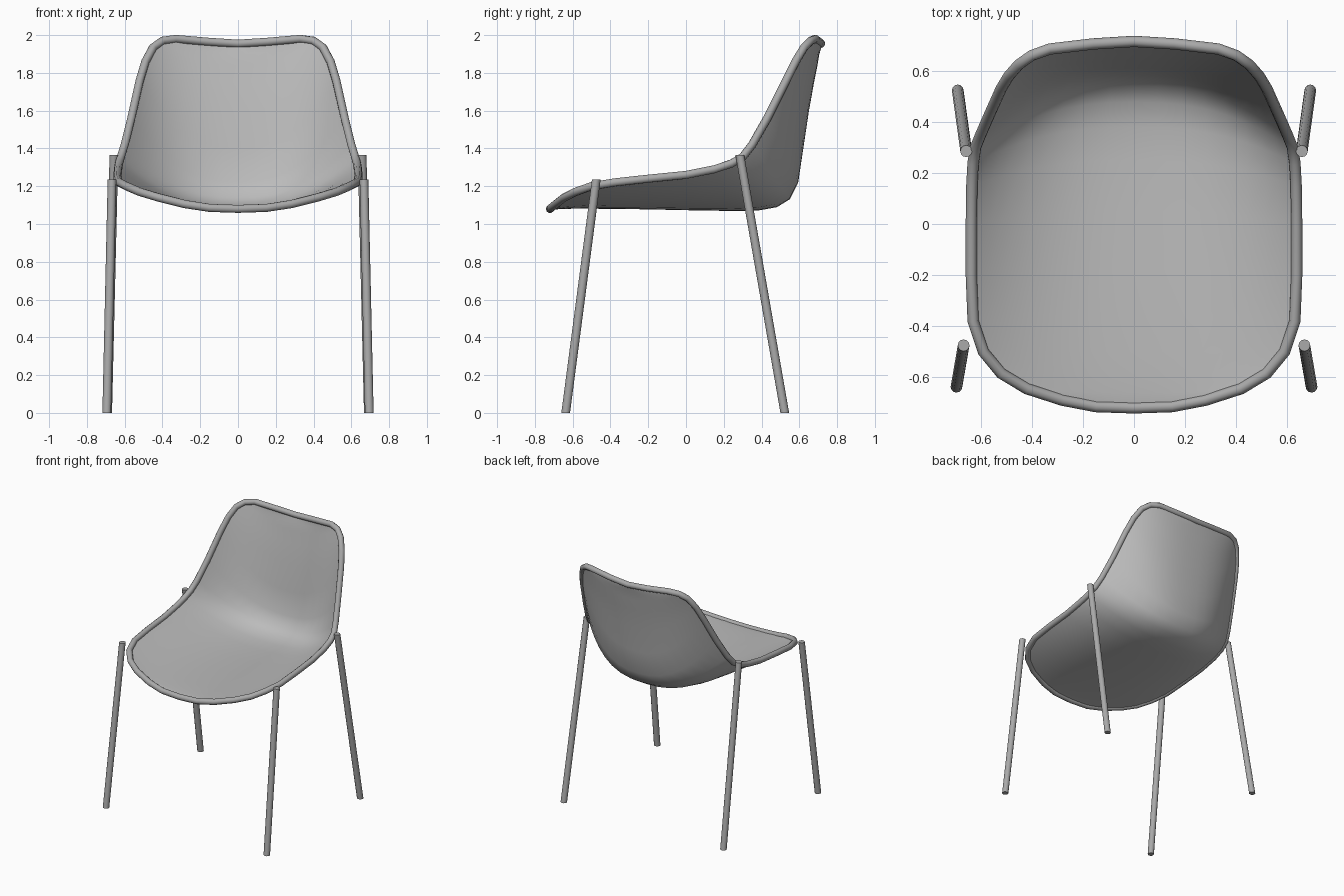
import bpy, bmesh, math
from mathutils import Vector

if "Cube" in bpy.data.objects:
    bpy.data.objects.remove(bpy.data.objects["Cube"])


def material(name, v):
    m = bpy.data.materials.new(name)
    m.diffuse_color = (v, v, v, 1)
    m.use_nodes = True
    m.node_tree.nodes["Principled BSDF"].inputs["Base Color"].default_value = m.diffuse_color
    return m


shell_grey = material("shell grey", 0.50)
frame_grey = material("frame grey", 0.40)


def make(name, bm, mat, angle):
    bmesh.ops.recalc_face_normals(bm, faces=bm.faces)
    me = bpy.data.meshes.new(name)
    bm.to_mesh(me)
    bm.free()
    me.materials.append(mat)
    ob = bpy.data.objects.new(name, me)
    bpy.context.collection.objects.link(ob)
    bpy.ops.object.select_all(action='DESELECT')
    ob.select_set(True)
    bpy.context.view_layer.objects.active = ob
    bpy.ops.object.shade_smooth_by_angle(angle=math.radians(angle))
    return ob


# Right half of the rim, front centre to back centre
RIM = [(0, -.72, 1.08), (.15, -.715, 1.085), (.28, -.69, 1.105), (.42, -.645, 1.14),
       (.52, -.585, 1.17), (.59, -.50, 1.20), (.63, -.38, 1.22), (.637, -.2, 1.24),
       (.637, 0, 1.26), (.635, .15, 1.29), (.63, .24, 1.32), (.62, .30, 1.355),
       (.60, .35, 1.42), (.565, .43, 1.56), (.52, .53, 1.76), (.49, .58, 1.86),
       (.45, .625, 1.935), (.40, .66, 1.97), (.33, .685, 1.98), (.16, .705, 1.965),
       (0, .715, 1.955)]
# Centre line of the shell (y, z), one point per rim point
MID = [(-.72, 1.08), (-.717, 1.08), (-.70, 1.083), (-.66, 1.085), (-.60, 1.087),
       (-.50, 1.087), (-.36, 1.086), (-.18, 1.083), (.05, 1.078), (.25, 1.075),
       (.38, 1.077), (.48, 1.095), (.545, 1.135), (.588, 1.22), (.615, 1.40),
       (.645, 1.60), (.672, 1.75), (.69, 1.84), (.70, 1.90), (.712, 1.94),
       (.715, 1.955)]

# Seat and back shell: curved cross-sections lofted from rim to rim
N = 20
bm = bmesh.new()
rows = []
for (x, y, z), (cy, cz) in zip(RIM, MID):
    row = []
    for i in range(N + 1):
        s = math.sin((2 * i / N - 1) * math.pi / 2)
        k = abs(s) ** 2.4
        row.append(bm.verts.new((s * x, cy + (y - cy) * k, cz + (z - cz) * k)))
    rows.append(row)
for a, b in zip(rows, rows[1:]):
    for i in range(N):
        bm.faces.new((a[i], a[i + 1], b[i + 1], b[i]))
bmesh.ops.remove_doubles(bm, verts=bm.verts, dist=0.0005)
shell = make("seat_shell", bm, shell_grey, 50)
solid = shell.modifiers.new("thickness", 'SOLIDIFY')
solid.thickness = 0.012
solid.offset = 0

# Rim tube: closed loop of rings
path = [Vector(p) for p in RIM] + [Vector((-x, y, z)) for x, y, z in RIM[-2:0:-1]]
SIDES, R = 10, 0.022
bm = bmesh.new()
rings = []
for i, p in enumerate(path):
    t = (path[(i + 1) % len(path)] - path[i - 1]).normalized()
    out = Vector((p.x, p.y * 0.6 - 0.1, 0))
    out = (out - t * out.dot(t)).normalized()
    up = t.cross(out)
    rings.append([bm.verts.new(p + R * (out * math.cos(a) + up * math.sin(a)))
                  for a in (2 * math.pi * k / SIDES for k in range(SIDES))])
for i, a in enumerate(rings):
    b = rings[(i + 1) % len(rings)]
    for k in range(SIDES):
        n = (k + 1) % SIDES
        bm.faces.new((a[k], a[n], b[n], b[k]))
make("rim_tube", bm, frame_grey, 50)


# Splayed legs with level ends
def leg(name, foot, top):
    bm = bmesh.new()
    ends = [[bm.verts.new((c[0] + 0.023 * math.cos(a), c[1] + 0.023 * math.sin(a), c[2]))
             for a in (2 * math.pi * k / 12 for k in range(12))] for c in (foot, top)]
    for e in ends:
        bm.faces.new(e)
    for k in range(12):
        n = (k + 1) % 12
        bm.faces.new((ends[0][k], ends[0][n], ends[1][n], ends[1][k]))
    make(name, bm, frame_grey, 50)


for side, s in (("right", 1), ("left", -1)):
    leg("front_leg_" + side, (s * .695, -.637, 0), (s * .667, -.475, 1.235))
    leg("back_leg_" + side, (s * .69, .523, 0), (s * .657, .285, 1.365))
